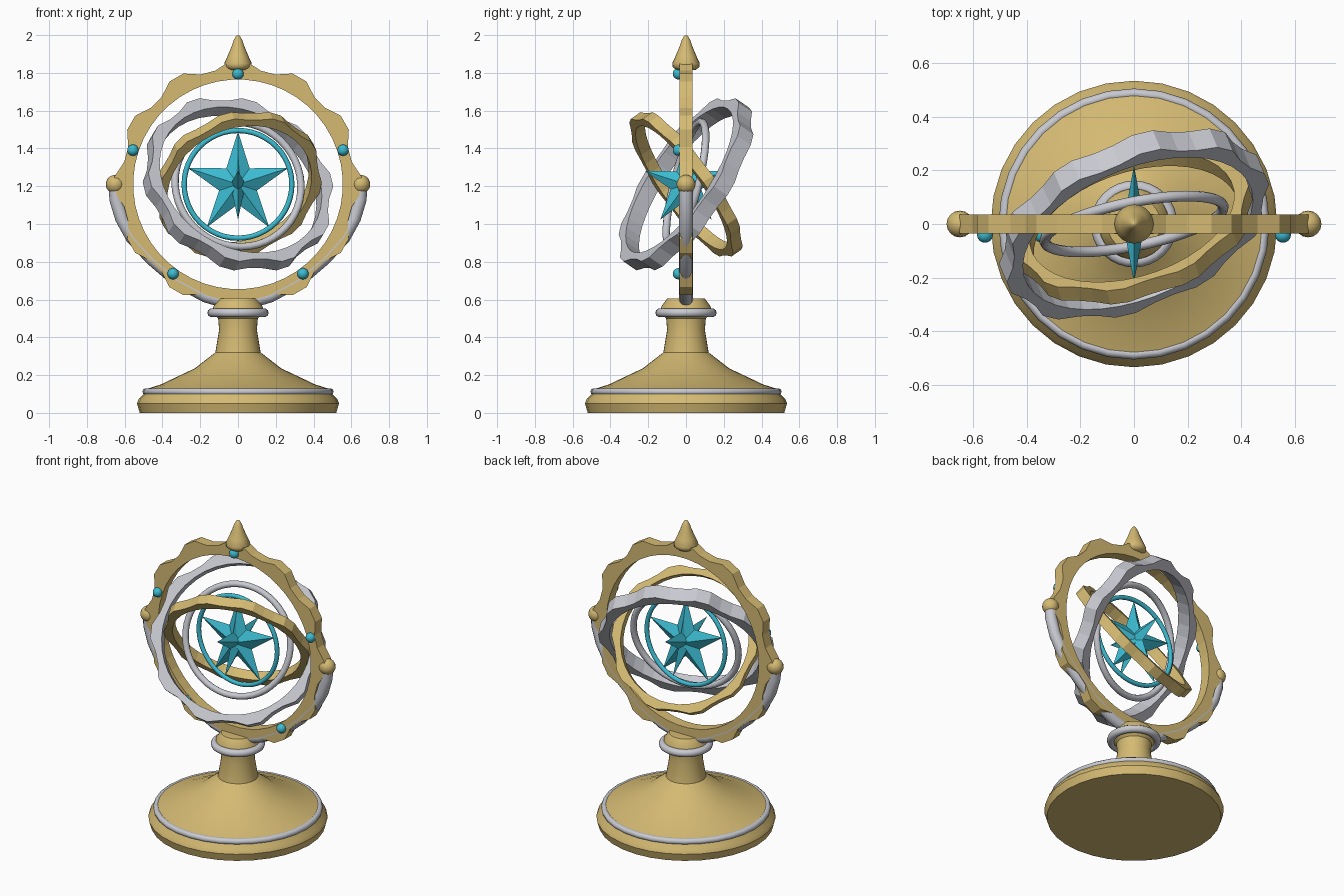
import bpy, bmesh
from math import sin, cos, pi, radians
from mathutils import Vector

cube = bpy.data.objects.get("Cube")
if cube:
    bpy.data.objects.remove(cube, do_unlink=True)

CENTRE = Vector((0, 0, 1.21))


def material(name, colour):
    m = bpy.data.materials.new(name)
    m.use_nodes = True
    m.diffuse_color = (*colour, 1)
    m.node_tree.nodes["Principled BSDF"].inputs["Base Color"].default_value = (*colour, 1)
    return m


GOLD = material("gold", (0.66, 0.49, 0.17))
SILVER = material("silver", (0.58, 0.59, 0.64))
TEAL = material("teal", (0.045, 0.50, 0.64))


def finish(bm, name, mat, location=(0, 0, 0), normal=None, smooth=None):
    bmesh.ops.recalc_face_normals(bm, faces=bm.faces[:])
    mesh = bpy.data.meshes.new(name)
    bm.to_mesh(mesh)
    bm.free()
    mesh.materials.append(mat)
    ob = bpy.data.objects.new(name, mesh)
    bpy.context.collection.objects.link(ob)
    ob.location = location
    if normal:
        ob.rotation_mode = 'QUATERNION'
        ob.rotation_quaternion = Vector(normal).to_track_quat('Z', 'Y')
    if smooth:
        bpy.ops.object.select_all(action='DESELECT')
        ob.select_set(True)
        bpy.context.view_layer.objects.active = ob
        bpy.ops.object.shade_smooth_by_angle(angle=radians(smooth))
    return ob


def sweep_rings(bm, rings, closed):
    """Skin a list of vertex loops."""
    count = len(rings)
    for i in range(count if closed else count - 1):
        a, b = rings[i], rings[(i + 1) % count]
        for j in range(len(a)):
            k = (j + 1) % len(a)
            bm.faces.new((a[j], a[k], b[k], b[j]))


def lathe(name, profile, mat, steps=32, smooth=35):
    bm = bmesh.new()
    rings = [[bm.verts.new((r * cos(2 * pi * j / steps), r * sin(2 * pi * j / steps), z))
              for j in range(steps)] for r, z in profile]
    sweep_rings(bm, rings, False)
    bm.faces.new(rings[0])
    bm.faces.new(rings[-1])
    return finish(bm, name, mat, smooth=smooth)


def torus(name, radius, tube, mat, location, normal=None, steps=48, sides=10):
    bm = bmesh.new()
    rings = []
    for i in range(steps):
        a = 2 * pi * i / steps
        ring = []
        for j in range(sides):
            b = 2 * pi * j / sides
            r = radius + tube * cos(b)
            ring.append(bm.verts.new((r * cos(a), r * sin(a), tube * sin(b))))
        rings.append(ring)
    sweep_rings(bm, rings, True)
    return finish(bm, name, mat, location, normal, 60)


def scalloped_ring(name, inner, outer, wave, lobes, half, mat, normal):
    """Flat band whose outer edge has flat-topped lobes, four steps per lobe."""
    bm = bmesh.new()
    steps = lobes * 4
    rings = []
    for i in range(steps):
        a = 2 * pi * (i + 0.5) / steps
        r = outer + wave * (1 if cos(lobes * a) > 0 else -1)
        rings.append([bm.verts.new((q * cos(a), q * sin(a), z))
                      for q, z in ((inner, -half), (r, -half), (r, half), (inner, half))])
    sweep_rings(bm, rings, True)
    return finish(bm, name, mat, CENTRE, normal)


def ball(name, radius, mat, location):
    bm = bmesh.new()
    bmesh.ops.create_uvsphere(bm, u_segments=16, v_segments=10, radius=radius)
    return finish(bm, name, mat, location, smooth=60)


def star(name, radius, inner, depth, across):
    """Five-pointed faceted star standing in the plane of z and the given axis."""
    bm = bmesh.new()
    across = Vector(across)
    side = across.cross(Vector((0, 0, 1)))
    rim = []
    for i in range(10):
        a = pi / 2 + pi * i / 5
        r = inner if i % 2 else radius
        rim.append(bm.verts.new(across * (r * cos(a)) + Vector((0, 0, r * sin(a)))))
    for s in (1, -1):
        tip = bm.verts.new(side * depth * s)
        for i in range(10):
            bm.faces.new((rim[i], rim[(i + 1) % 10], tip))
    return finish(bm, name, TEAL, CENTRE)


# Pedestal with its trim
lathe("pedestal", [(0.52, 0), (0.535, 0.05), (0.525, 0.075), (0.5, 0.1), (0.49, 0.125),
                   (0.41, 0.15), (0.23, 0.235), (0.12, 0.32), (0.1, 0.44), (0.105, 0.5),
                   (0.135, 0.53), (0.13, 0.565), (0.1, 0.605)], GOLD)
torus("base_trim", 0.487, 0.019, SILVER, (0, 0, 0.112), steps=32)
torus("collar", 0.138, 0.024, SILVER, (0, 0, 0.53), steps=32)

# Nested rings
scalloped_ring("outer_ring", 0.555, 0.634, 0.02, 12, 0.035, GOLD, (0, 1, 0))
scalloped_ring("large_tilted_ring", 0.455, 0.51, 0.014, 10, 0.045, SILVER, (-0.33, 0.78, -0.53))
scalloped_ring("small_tilted_ring", 0.395, 0.443, 0.009, 10, 0.032, GOLD, (-0.25, 0.79, 0.56))
torus("inner_ring", 0.34, 0.02, SILVER, CENTRE, (-0.19, 0.95, -0.24))
torus("star_ring", 0.285, 0.014, TEAL, CENTRE, (0, 1, 0))

# Crossed stars
star("front_star", 0.28, 0.105, 0.05, (1, 0, 0))
star("side_star", 0.23, 0.085, 0.04, (0, 1, 0))

# Finial
lathe("finial", [(0.05, 1.815), (0.07, 1.83), (0.073, 1.85), (0.055, 1.89), (0.036, 1.935),
                 (0.022, 1.975), (0.01, 1.995), (0.002, 2.0)], GOLD, 20, 50)

# Side balls and the arms that carry the outer ring
for side, word in ((1, "left"), (-1, "right")):
    ball(word + "_pivot_ball", 0.05, GOLD, (side * 0.65, 0, 1.21))
    bm = bmesh.new()
    path = [Vector((side * x, 0, z)) for x, z in
            ((0.65, 1.21), (0.645, 1.13), (0.615, 1.03), (0.56, 0.93),
             (0.46, 0.82), (0.32, 0.70), (0.17, 0.62), (0, 0.57))]
    rings = []
    for i, p in enumerate(path):
        d = (path[min(i + 1, len(path) - 1)] - path[max(i - 1, 0)]).normalized()
        n = d.cross(Vector((0, 1, 0)))
        rings.append([bm.verts.new(p + 0.036 * (n * cos(2 * pi * j / 12)
                                   + Vector((0, sin(2 * pi * j / 12), 0)))) for j in range(12)])
    sweep_rings(bm, rings, False)
    bm.faces.new(rings[0])
    bm.faces.new(rings[-1])
    finish(bm, word + "_arm", SILVER, smooth=50)

# Jewels on the front of the outer ring
for i in range(5):
    a = pi / 2 + 2 * pi * i / 5
    ball("jewel_%d" % (i + 1), 0.03, TEAL, CENTRE + Vector((0.585 * cos(a), -0.04, 0.585 * sin(a))))
